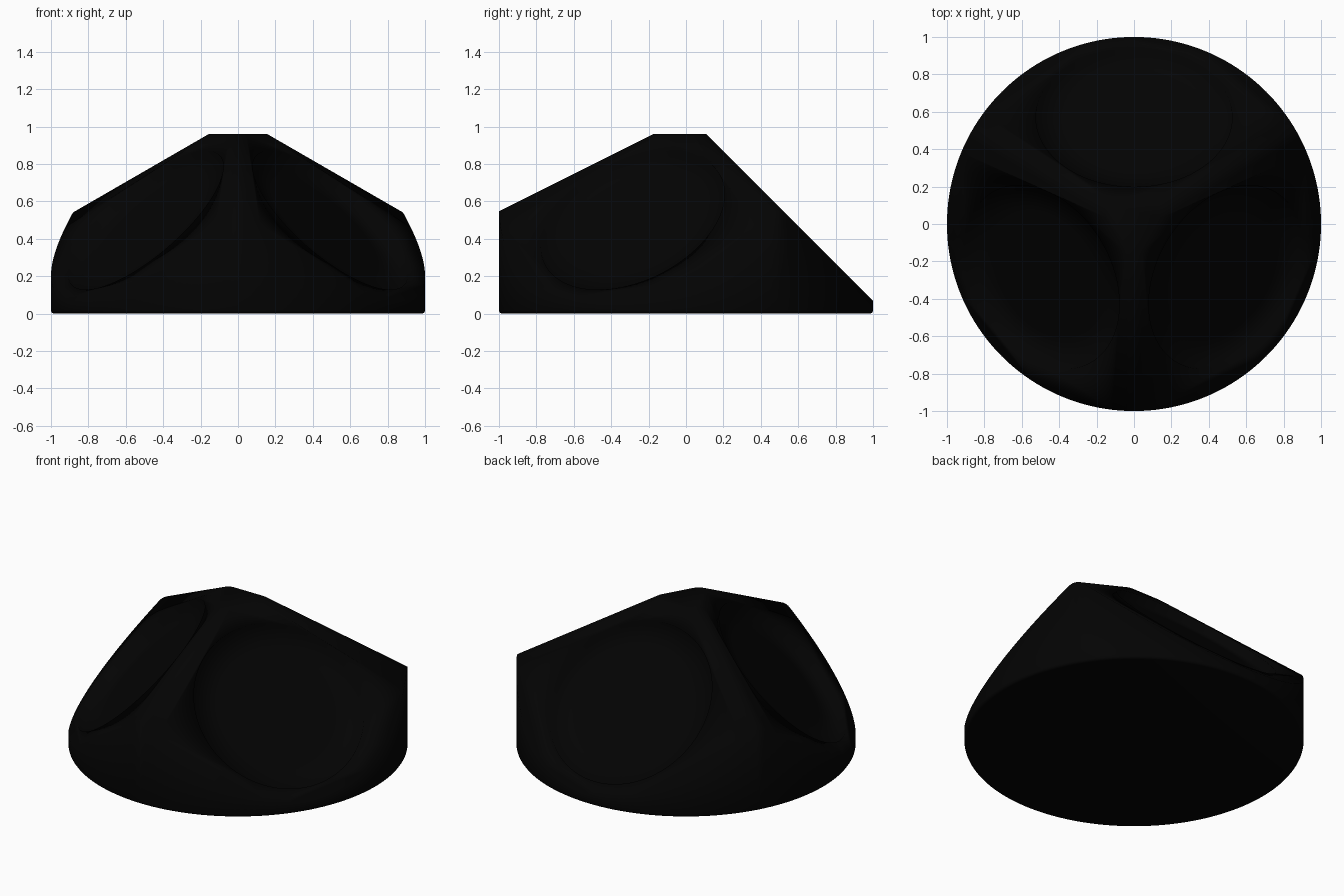
import bpy, bmesh, math
from mathutils import Matrix, Vector

if "Cube" in bpy.data.objects:
    bpy.data.objects.remove(bpy.data.objects["Cube"])

DISH_R, DISH_DEPTH, DISH_POS, APEX = 0.525, 0.05, 0.57, 1.07

black = bpy.data.materials.new("matte_black")
black.diffuse_color = (0.001, 0.001, 0.001, 1)
black.use_nodes = True
black.node_tree.nodes["Principled BSDF"].inputs["Base Color"].default_value = black.diffuse_color


def make_object(name, bm):
    mesh = bpy.data.meshes.new(name)
    bmesh.ops.recalc_face_normals(bm, faces=bm.faces)
    bm.to_mesh(mesh)
    bm.free()
    mesh.materials.append(black)
    ob = bpy.data.objects.new(name, mesh)
    bpy.context.collection.objects.link(ob)
    return ob


def bevel(bm, edges, width, segments):
    bmesh.ops.bevel(bm, geom=edges, offset=width, offset_type='OFFSET',
                    segments=segments, profile=0.5, affect='EDGES')


def boolean(ob, cutter, operation):
    mod = ob.modifiers.new(operation.lower(), 'BOOLEAN')
    mod.object, mod.operation, mod.solver = cutter, operation, 'EXACT'
    cutter.hide_render = True
    bpy.context.view_layer.objects.active = ob
    bpy.ops.object.modifier_apply(modifier=mod.name)
    bpy.data.objects.remove(cutter)


# Round base with a softened bottom edge
bm = bmesh.new()
bmesh.ops.create_cone(bm, cap_ends=True, segments=160, radius1=1, radius2=1, depth=1.2,
                      matrix=Matrix.Translation((0, 0, 0.6)))
bevel(bm, [e for e in bm.edges if all(v.co.z < 0.01 for v in e.verts)], 0.018, 4)
body = make_object("three_sided_stand", bm)

# Truncated three-sided pyramid with rounded ridges shapes the top
top, bottom = 0.96, -0.5
rows = []
bm = bmesh.new()
for z in (bottom, top):
    r = 2 * (APEX - z)
    rows.append([bm.verts.new((r * math.cos(math.radians(a)), r * math.sin(math.radians(a)), z))
                 for a in (-90, 30, 150)])
bm.faces.new(rows[0])
bm.faces.new(rows[1])
for i in range(3):
    j = (i + 1) % 3
    bm.faces.new((rows[0][i], rows[0][j], rows[1][j], rows[1][i]))
bmesh.ops.recalc_face_normals(bm, faces=bm.faces)
bevel(bm, [e for e in bm.edges if abs(e.verts[0].co.z - e.verts[1].co.z) > 0.5], 0.055, 8)
boolean(body, make_object("pyramid_cutter", bm), 'INTERSECT')

# Shallow flat-floored round recess in each sloping face
for angle in (90, 210, 330):
    a = math.radians(angle)
    out = Vector((math.cos(a), math.sin(a), 0))
    normal = (out + Vector((0, 0, 1))).normalized()
    centre = out * DISH_POS + Vector((0, 0, APEX - DISH_POS))
    place = Matrix.Translation(centre) @ normal.to_track_quat('Z', 'Y').to_matrix().to_4x4()
    bm = bmesh.new()
    bmesh.ops.create_cone(bm, cap_ends=True, segments=96, radius1=DISH_R, radius2=DISH_R,
                          depth=0.2, matrix=Matrix.Translation((0, 0, 0.1 - DISH_DEPTH)))
    floor = [f for f in bm.faces if f.normal.z < -0.9]
    bmesh.ops.inset_region(bm, faces=floor, thickness=0.17)
    bm.transform(place)
    boolean(body, make_object("dish_cutter", bm), 'DIFFERENCE')

# Smooth shading that softens the rims
bpy.ops.object.select_all(action='DESELECT')
body.select_set(True)
bpy.context.view_layer.objects.active = body
bpy.ops.object.shade_smooth_by_angle(angle=math.radians(180))
